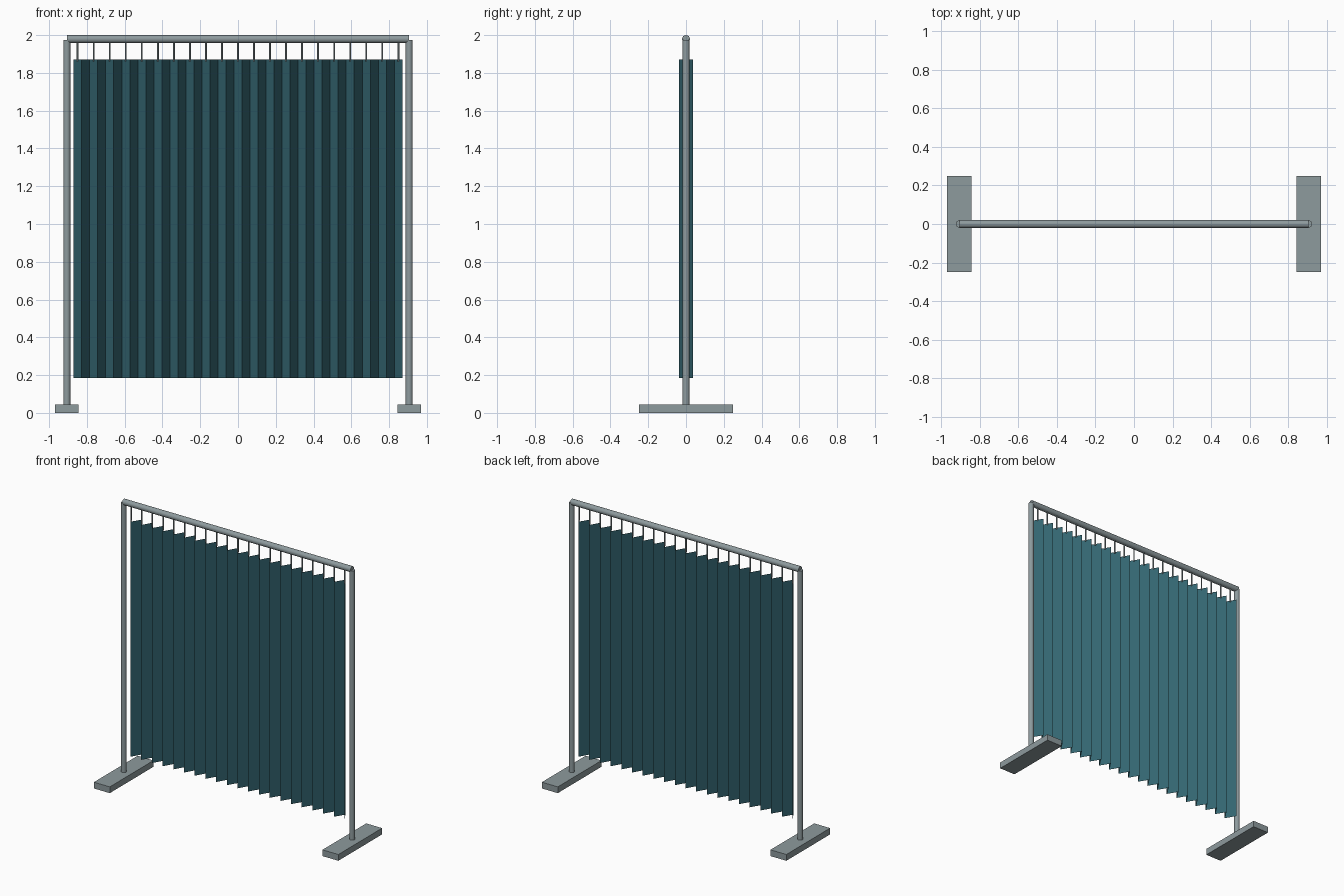
import bpy, bmesh, math
from mathutils import Matrix

if "Cube" in bpy.data.objects:
    bpy.data.objects.remove(bpy.data.objects["Cube"])


def material(name, rgb):
    m = bpy.data.materials.new(name)
    m.diffuse_color = (*rgb, 1)
    m.use_nodes = True
    m.node_tree.nodes["Principled BSDF"].inputs["Base Color"].default_value = m.diffuse_color
    return m


STEEL = material("grey steel", (0.27, 0.325, 0.34))
CLOTH = material("dark teal cloth", (0.034, 0.132, 0.165))


def finish(name, bm, mat, smooth=False):
    mesh = bpy.data.meshes.new(name)
    bm.to_mesh(mesh)
    bm.free()
    mesh.materials.append(mat)
    obj = bpy.data.objects.new(name, mesh)
    bpy.context.collection.objects.link(obj)
    if smooth:
        bpy.ops.object.select_all(action='DESELECT')
        obj.select_set(True)
        bpy.context.view_layer.objects.active = obj
        bpy.ops.object.shade_smooth_by_angle(angle=math.radians(40))
    return obj


def add_rod(bm, radius, length, sides, centre, along_x=False):
    rot = Matrix.Rotation(math.pi / 2, 4, 'Y') if along_x else Matrix()
    bmesh.ops.create_cone(bm, cap_ends=True, segments=sides, radius1=radius,
                          radius2=radius, depth=length,
                          matrix=Matrix.Translation(centre) @ rot)


# Feet and upright posts, one pair per side
for side, s in (("left", -1), ("right", 1)):
    bm = bmesh.new()
    bmesh.ops.create_cube(bm, size=1, matrix=Matrix.Translation((s * 0.907, 0, 0.0225))
                          @ Matrix.Diagonal((0.126, 0.496, 0.045, 1)))
    finish(side + "_foot", bm, STEEL)

    bm = bmesh.new()
    add_rod(bm, 0.019, 1.935, 16, (s * 0.906, 0, 0.04 + 1.935 / 2))
    finish(side + "_post", bm, STEEL, True)

# Top rail
bm = bmesh.new()
add_rod(bm, 0.021, 1.812, 16, (0, 0, 1.979), True)
finish("top_rail", bm, STEEL, True)

# Pleated curtain: a sharp zigzag sheet
PLEATS, HALF, DEPTH = 41, 0.87, 0.036
STEP = 2 * HALF / PLEATS
bm = bmesh.new()
prev = None
for i in range(PLEATS + 1):
    x, y = -HALF + i * STEP, DEPTH if i % 2 == 0 else -DEPTH
    pair = [bm.verts.new((x, y, z)) for z in (0.185, 1.87)]
    if prev:
        bm.faces.new((prev[0], pair[0], pair[1], prev[1]))
    prev = pair
finish("curtain", bm, CLOTH)

# Hanging hooks, one on every second pleat
bm = bmesh.new()
for i in range(0, PLEATS, 2):
    add_rod(bm, 0.005, 0.11, 8, (-HALF + (i + 0.5) * STEP, 0, 1.915))
finish("curtain_hooks", bm, STEEL, True)
